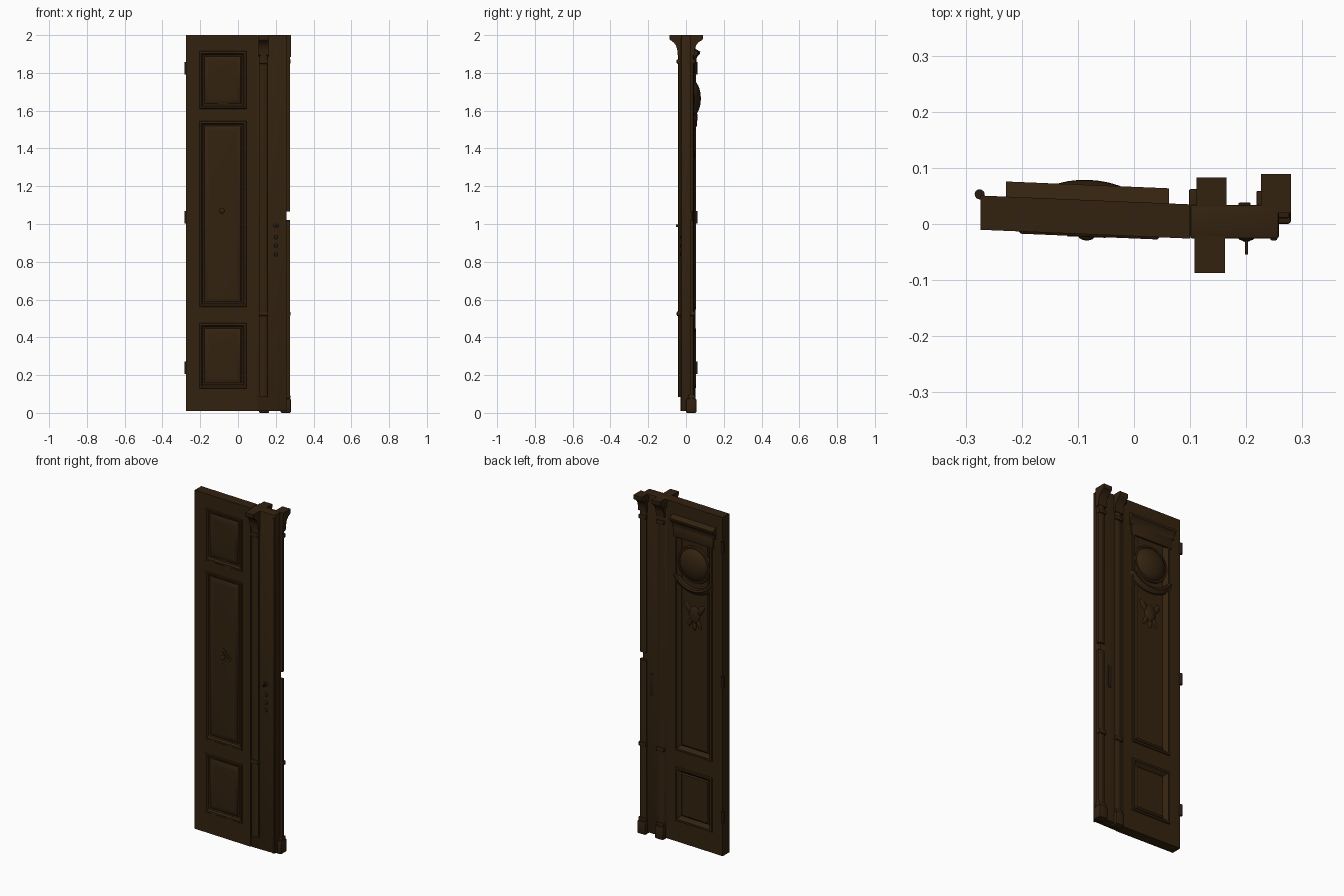
import bpy, bmesh, math
from mathutils import Matrix

if "Cube" in bpy.data.objects:
    bpy.data.objects.remove(bpy.data.objects["Cube"])


def material(name, rgb):
    m = bpy.data.materials.new(name)
    m.diffuse_color = (*rgb, 1)
    m.use_nodes = True
    m.node_tree.nodes["Principled BSDF"].inputs["Base Color"].default_value = m.diffuse_color
    return m


WOOD = material("dark_brown_wood", (0.033, 0.016, 0.005))
METAL = material("blackened_metal", (0.021, 0.011, 0.006))


def finish(name, bm, mat=WOOD, recalc=True):
    # the leaf is slightly bowed: everything left of x = 0.1 leans backwards
    if recalc:
        bmesh.ops.recalc_face_normals(bm, faces=bm.faces[:])
    for v in bm.verts:
        v.co.y += 0.042 * max(0.0, 0.1 - v.co.x)
    me = bpy.data.meshes.new(name)
    bm.to_mesh(me)
    bm.free()
    me.materials.append(mat)
    me.shade_smooth()
    me.set_sharp_from_angle(angle=math.radians(32))
    ob = bpy.data.objects.new(name, me)
    bpy.context.collection.objects.link(ob)
    return ob


def prism(name, pts, axis, a, b, mat=WOOD):
    """Extrude a closed profile along an axis from a to b."""
    place = {"x": lambda p, t: (t, p[0], p[1]),
             "y": lambda p, t: (p[0], t, p[1]),
             "z": lambda p, t: (p[0], p[1], t)}[axis]
    bm = bmesh.new()
    lo = [bm.verts.new(place(p, a)) for p in pts]
    hi = [bm.verts.new(place(p, b)) for p in pts]
    n = len(pts)
    bm.faces.new(lo)
    bm.faces.new(hi[::-1])
    for i in range(n):
        bm.faces.new((lo[i], lo[(i + 1) % n], hi[(i + 1) % n], hi[i]))
    return finish(name, bm, mat)


def box(name, x0, x1, y0, y1, z0, z1, mat=WOOD, bevel=0.0):
    bm = bmesh.new()
    bmesh.ops.create_cube(bm, size=1)
    for v in bm.verts:
        v.co = ((x0 + x1) / 2 + v.co.x * (x1 - x0),
                (y0 + y1) / 2 + v.co.y * (y1 - y0),
                (z0 + z1) / 2 + v.co.z * (z1 - z0))
    if bevel:
        bmesh.ops.bevel(bm, geom=bm.edges[:], offset=bevel, segments=2,
                        profile=0.5, affect="EDGES")
    return finish(name, bm, mat)


def ellipsoid(name, c, r, mat=WOOD, tilt=0.0):
    bm = bmesh.new()
    bmesh.ops.create_uvsphere(bm, u_segments=32, v_segments=16, radius=1)
    m = (Matrix.Translation(c) @ Matrix.Rotation(tilt, 4, "Y")
         @ Matrix.Diagonal((*r, 1)))
    bmesh.ops.transform(bm, matrix=m, verts=bm.verts[:])
    return finish(name, bm, mat)


def panelled_half(name, zs, panels, level, loops, side):
    """One face of the leaf: a grid of stiles and rails with moulded panels."""
    xs = [-0.274, -0.205, 0.045, 0.1]
    bm = bmesh.new()
    g = [[bm.verts.new((x, level, z)) for z in zs] for x in xs]
    for i in range(3):
        for j in range(len(zs) - 1):
            ring = [g[i][j], g[i + 1][j], g[i + 1][j + 1], g[i][j + 1]]
            if i != 1 or j not in panels:
                bm.faces.new(ring)
                continue
            x0, x1, z0, z1 = xs[1], xs[2], zs[j], zs[j + 1]
            for d, y in loops:
                new = [bm.verts.new(p) for p in (
                    (x0 + d, y, z0 + d), (x1 - d, y, z0 + d),
                    (x1 - d, y, z1 - d), (x0 + d, y, z1 - d))]
                for k in range(4):
                    bm.faces.new((ring[k], ring[(k + 1) % 4],
                                  new[(k + 1) % 4], new[k]))
                ring = new
            bm.faces.new(ring)
    edges = [e for e in bm.edges if e.is_boundary]
    out = bmesh.ops.extrude_edge_only(bm, edges=edges)["geom"]
    for v in out:
        if isinstance(v, bmesh.types.BMVert):
            v.co.y = 0.005
    bmesh.ops.recalc_face_normals(bm, faces=bm.faces[:])
    bm.faces.ensure_lookup_table()
    bm.faces[0].normal_update()
    if bm.faces[0].normal.y * side < 0:
        bmesh.ops.reverse_faces(bm, faces=bm.faces[:])
    return finish(name, bm, recalc=False)


# door leaf: three panels in front, two at the back
panelled_half("leaf_front", [0.01, 0.13, 0.475, 0.56, 1.545, 1.61, 1.915, 2.0],
              (1, 3, 5), -0.026,
              [(0.003, -0.030), (0.012, -0.030), (0.019, -0.019),
               (0.027, -0.016), (0.032, -0.020), (0.055, -0.023)], -1)
panelled_half("leaf_back", [0.01, 0.13, 0.45, 0.545, 1.87, 2.0],
              (1, 3), 0.035,
              [(0.003, 0.041), (0.014, 0.041), (0.022, 0.028),
               (0.032, 0.021), (0.040, 0.027)], 1)
box("lock_stile", 0.1, 0.258, -0.026, 0.034, 0.01, 2.0, bevel=0.004)
box("edge_bead", 0.243, 0.255, -0.029, -0.02, 0.01, 1.98, bevel=0.002)

# carved diamond in the front middle panel
dx, dz = -0.085, 1.07
for r, y in ((0.055, -0.026), (0.034, -0.031)):
    prism("carved_diamond", [(dx - r, dz), (dx, dz - r), (dx + r, dz), (dx, dz + r)],
          "y", -0.015, y)
ellipsoid("diamond_boss", (dx, -0.03, dz), (0.014, 0.007, 0.014))

# back cornice above the medallion
prism("back_cornice", [(0.03, 1.855), (0.041, 1.86), (0.042, 1.875), (0.047, 1.888),
                       (0.060, 1.900), (0.062, 1.912), (0.045, 1.922), (0.03, 1.93)],
      "x", -0.228, 0.062)
box("cornice_frieze", -0.215, 0.052, 0.03, 0.042, 1.80, 1.86, bevel=0.003)

# domed medallion with ring
cx, cz = -0.08, 1.665
ellipsoid("medallion", (cx, 0.025, cz), (0.095, 0.046, 0.095))


def sweep_arc(name, radius, a0, a1, profile, n):
    """Sweep a (radial offset, y) profile round the medallion centre."""
    bm = bmesh.new()
    rows = []
    for i in range(n + 1):
        t = math.radians(a0 + (a1 - a0) * i / n)
        rows.append([bm.verts.new((cx + (radius + d) * math.cos(t), y,
                                   cz + (radius + d) * math.sin(t)))
                     for d, y in profile])
    m = len(profile)
    for a, b in zip(rows, rows[1:]):
        for k in range(m):
            bm.faces.new((a[k], a[(k + 1) % m], b[(k + 1) % m], b[k]))
    bmesh.ops.remove_doubles(bm, verts=bm.verts[:], dist=1e-5)
    return finish(name, bm)


sweep_arc("medallion_ring", 0.102, 0, 360,
          [(-0.012, 0.02), (-0.007, 0.036), (0.003, 0.036), (0.009, 0.02)], 48)
sweep_arc("arched_moulding", 0.152, 214, 326,
          [(-0.016, 0.02), (-0.013, 0.044), (-0.002, 0.048), (0.008, 0.041),
           (0.020, 0.034), (0.024, 0.02)], 32)

# carved shield and leaves below the arch
ellipsoid("carved_shield", (cx, 0.026, 1.37), (0.036, 0.014, 0.05))
for s in (-1, 1):
    ellipsoid("carved_leaf", (cx + s * 0.042, 0.026, 1.405), (0.016, 0.010, 0.036),
              tilt=s * 0.6)
    ellipsoid("carved_leaf", (cx + s * 0.028, 0.026, 1.325), (0.012, 0.009, 0.034),
              tilt=-s * 0.5)
ellipsoid("carved_drop", (cx, 0.026, 1.305), (0.012, 0.010, 0.026))


# pilasters: rounded shaft, flared capital, band and base
def pilaster(name, c, s, tip, spans, base):
    w = 0.022
    shaft = [(c - w, s * 0.02), (c - w, s * 0.036), (c - w * 0.7, s * 0.041),
             (c, s * 0.043), (c + w * 0.7, s * 0.041), (c + w, s * 0.036),
             (c + w, s * 0.02)]
    for z0, z1 in spans:
        prism(name + "_shaft", shaft, "z", z0, z1)
    cap = [(0.02, 1.885), (0.044, 1.895), (0.046, 1.92), (0.053, 1.945),
           (0.066, 1.962), (tip - 0.002, 1.975), (tip, 1.98), (tip, 2.0), (0.02, 2.0)]
    prism(name + "_capital", [(s * y, z) for y, z in cap], "x", c - 0.027, c + 0.027)
    y0, y1 = sorted((s * 0.02, s * 0.049))
    for z in (0.525, 1.86):
        box(name + "_band", c - 0.025, c + 0.025, y0, y1, z - 0.012, z + 0.012,
            bevel=0.005)
    if base:
        box(name + "_base", c - 0.027, c + 0.027, 0.0, 0.055, 0.0, 0.075, bevel=0.006)
        box(name + "_base_ring", c - 0.025, c + 0.025, 0.01, 0.049, 0.075, 0.095,
            bevel=0.005)


pilaster("front_pilaster", 0.135, -1, 0.087, [(0.085, 1.9)], False)
pilaster("back_inner_pilaster", 0.138, 1, 0.083, [(0.05, 1.9)], True)
pilaster("back_outer_pilaster", 0.253, 1, 0.089, [(0.05, 1.02), (1.065, 1.9)], True)

# small collars beside the back capitals
box("inner_collar", 0.098, 0.115, 0.02, 0.062, 1.955, 1.995, bevel=0.003)
box("outer_collar", 0.218, 0.232, 0.02, 0.059, 1.955, 1.995, bevel=0.003)

# hinges on the left edge
for z in (0.24, 1.035, 1.825):
    bm = bmesh.new()
    bmesh.ops.create_cone(bm, cap_ends=True, segments=16, radius1=0.009,
                          radius2=0.009, depth=0.066,
                          matrix=Matrix.Translation((-0.275, 0.037, z)))
    finish("hinge", bm, METAL)

# lock fittings on both faces
for z in (0.84, 0.885, 0.93):
    ellipsoid("lock_knob", (0.2, -0.026, z), (0.009, 0.006, 0.013), METAL)
box("key_pin", 0.198, 0.203, -0.054, -0.02, 0.985, 0.998, METAL)
ellipsoid("key_rose", (0.2, -0.026, 0.992), (0.014, 0.004, 0.014), METAL)
box("back_lock_plate", 0.186, 0.208, 0.03, 0.038, 0.82, 0.95, METAL, bevel=0.002)
